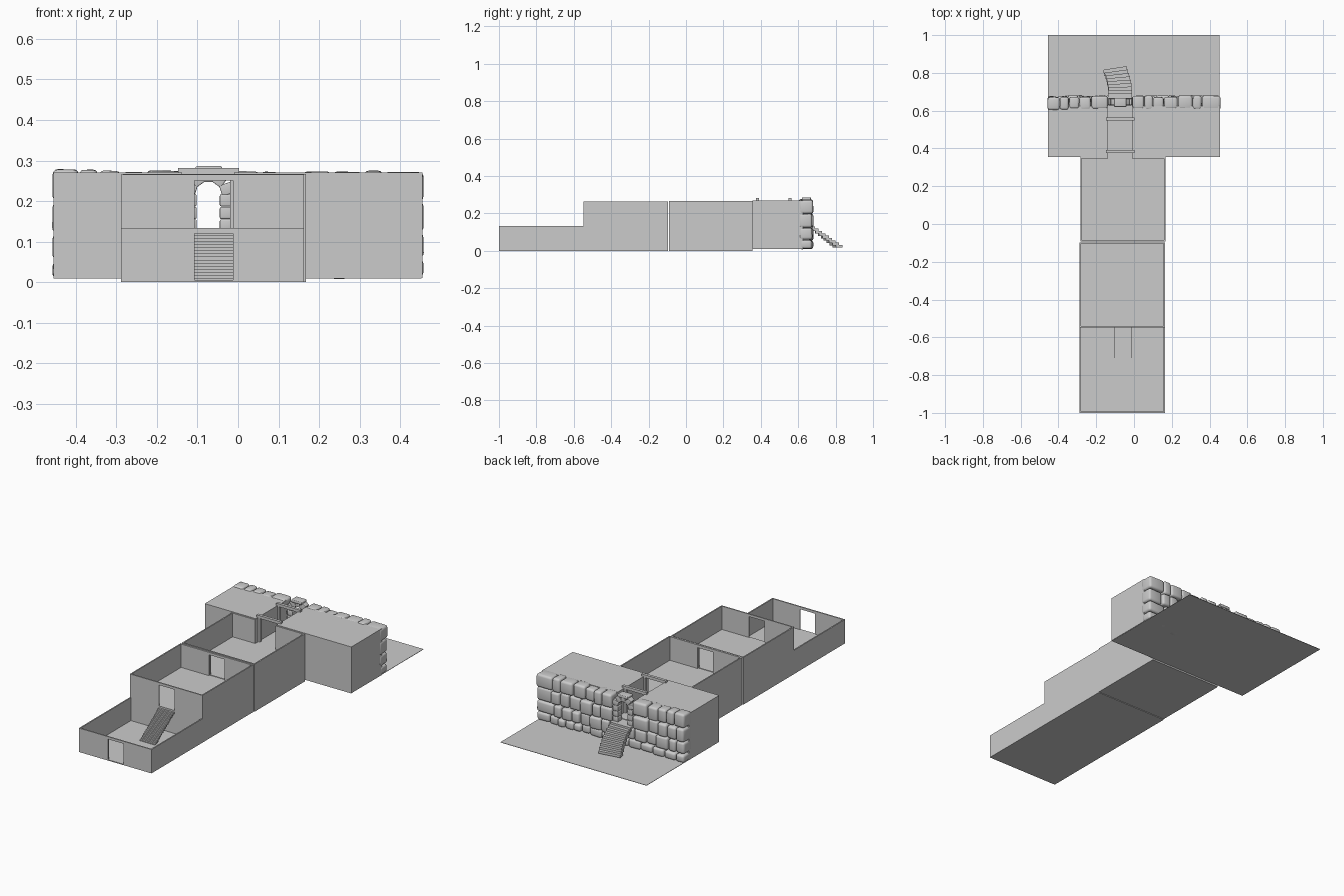
import bpy, bmesh, random
from math import sin, cos, pi, radians

if "Cube" in bpy.data.objects:
    bpy.data.objects.remove(bpy.data.objects["Cube"])

random.seed(4)


def box(name, x0, x1, y0, y1, z0, z1, rot=(0, 0, 0), bevel=0):
    bm = bmesh.new()
    bmesh.ops.create_cube(bm, size=1)
    bmesh.ops.scale(bm, vec=(x1 - x0, y1 - y0, z1 - z0), verts=bm.verts)
    me = bpy.data.meshes.new(name)
    bm.to_mesh(me)
    bm.free()
    ob = bpy.data.objects.new(name, me)
    ob.location = ((x0 + x1) / 2, (y0 + y1) / 2, (z0 + z1) / 2)
    ob.rotation_euler = rot
    bpy.context.collection.objects.link(ob)
    if bevel:
        m = ob.modifiers.new("bevel", 'BEVEL')
        m.width = bevel
        m.segments = 3
        for p in me.polygons:
            p.use_smooth = True
    return ob


T = 0.007                    # room wall thickness
DOOR = (-0.107, -0.012)      # doorway sides


def door_wall(name, x0, x1, y, z0, z1, top, door=DOOR):
    box(name + "_left", x0, door[0], y, y + T, z0, z1)
    box(name + "_right", door[1], x1, y, y + T, z0, z1)
    if top < z1:
        box(name + "_lintel", door[0], door[1], y, y + T, top, z1)


def room(name, x0, x1, y0, y1, floor, top, door_top, back_door):
    box(name + "_floor", x0, x1, y0, y1, 0, floor)
    box(name + "_wall_left", x0, x0 + T, y0, y1, floor, top)
    box(name + "_wall_right", x1 - T, x1, y0, y1, floor, top)
    door_wall(name + "_front", x0 + T, x1 - T, y0, floor, top, door_top)
    if back_door:
        door_wall(name + "_back", x0 + T, x1 - T, y1 - T, floor, top, *back_door)


# three open-topped rooms in a row
room("front_room", -0.288, 0.163, -1.0, -0.548, 0.005, 0.134, 0.12, None)
room("middle_room", -0.288, 0.163, -0.548, -0.097, 0.134, 0.265, 0.251, (0.251,))
room("rear_room", -0.284, 0.167, -0.092, 0.355, 0.134, 0.267, 0.251, (0.267, (-0.138, -0.01)))

# stairs inside the front room
N = 16
for i in range(N):
    y = -0.72 + i * 0.172 / N
    z = 0.002 + i * 0.122 / N
    box("inner_step", *DOOR, y, y + 0.0112, z - 0.002, z + 0.0075)

# ground sheet and earth banks on both sides of the passage
box("ground", -0.455, 0.452, 0.355, 1.0, 0.009, 0.011)
box("left_bank", -0.455, -0.138, 0.355, 0.625, 0.01, 0.27)
box("right_bank", -0.01, 0.455, 0.355, 0.625, 0.01, 0.27)
box("passage_floor", -0.138, -0.01, 0.355, 0.625, 0.01, 0.133)

# roof beams across the passage, on side posts
for y in (0.383, 0.555):
    box("beam", -0.148, 0.003, y - 0.008, y + 0.008, 0.266, 0.282)
    for x in (-0.138, -0.02):
        box("beam_post", x, x + 0.01, y - 0.007, y + 0.007, 0.133, 0.266)


# rough stone facade
def stone_row(x0, x1, z0, z1):
    x = x0
    while x < x1 - 0.01:
        w = random.uniform(0.045, 0.078)
        if x1 - (x + w) < 0.035:
            w = x1 - x
        d = lambda s: random.uniform(-s, s)
        box("facade_stone", x + 0.001, x + w - 0.001, 0.607 + d(0.004), 0.676 + d(0.005),
            z0 + d(0.004), z1 + d(0.005), (d(0.03), d(0.03), d(0.03)), 0.012)
        x += w


for z0, z1 in ((0.012, 0.055), (0.057, 0.122), (0.124, 0.196), (0.198, 0.273)):
    if z1 < 0.13:
        stone_row(-0.458, 0.458, z0, z1)
    else:
        stone_row(-0.458, -0.138, z0, z1)
        stone_row(-0.01, 0.458, z0, z1)

# entrance jambs and arch stones
for x in (-0.136, -0.045):
    for k in range(3):
        z = 0.125 + k * 0.031
        box("jamb_stone", x, x + 0.034, 0.628, 0.668, z, z + 0.03, bevel=0.004)
cx, cz, r = -0.073, 0.215, 0.05
for k in range(5):
    a = pi * (k + 0.5) / 5
    x, z = cx + r * cos(a), cz + r * sin(a)
    box("arch_stone", x - 0.018, x + 0.018, 0.63, 0.664, z - 0.014, z + 0.014,
        (0, -a, 0), 0.003)
box("keystone", -0.105, -0.04, 0.62, 0.668, 0.27, 0.286, bevel=0.004)
box("door_sill", -0.138, -0.01, 0.62, 0.69, 0.11, 0.13)

# curving outer stairs going down to the ground
M = 8
for i in range(M):
    t = i / (M - 1)
    x = -0.073 - 0.026 * t * t
    y = 0.692 + 0.117 * t
    z = 0.112 - 0.088 * t
    box("outer_step", x - 0.062, x + 0.062, y - 0.017, y + 0.017, z - 0.007, z + 0.007,
        (0, 0, radians(9 * t)))
